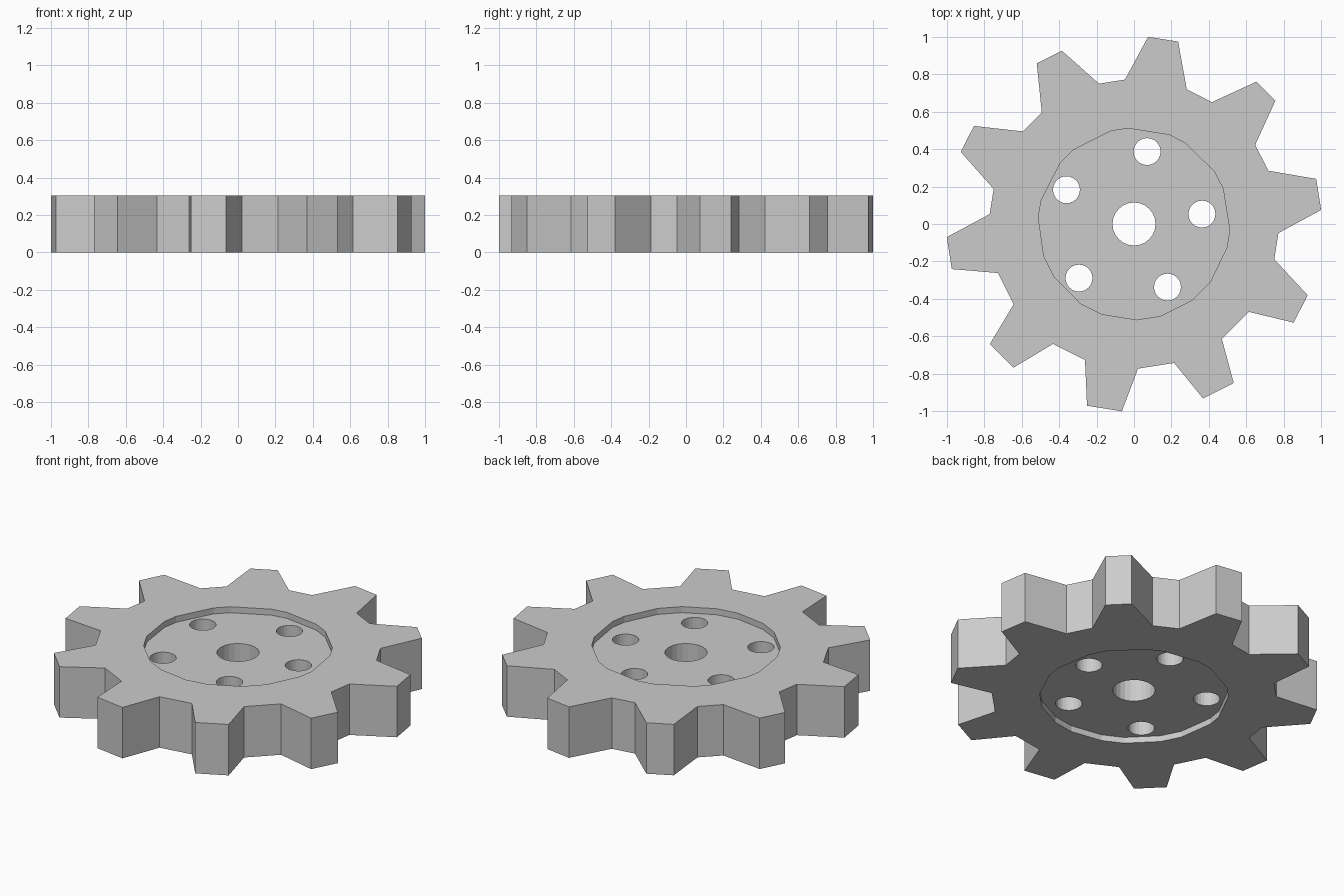
import bpy, bmesh
from math import sin, cos, radians, tau

if "Cube" in bpy.data.objects:
    bpy.data.objects.remove(bpy.data.objects["Cube"])

H = 0.305           # thickness
DEPTH = 0.036       # recess depth on each face
R_TIP, R_ROOT, R_RECESS = 1.003, 0.773, 0.512

# Slightly irregular teeth: angular offsets (root, tip, tip, root) from each tooth centre
TEETH = {
    9: (-12.6, -4.7, 4.9, 12.6), 45: (-11.9, -3.9, 4.3, 12.4),
    81: (-12.4, -4.6, 4.7, 12.6), 117: (-13, -4.4, 4.2, 12.6),
    153: (-12.8, -4.5, 4.4, 13), 189: (-12.9, -5, 4.9, 10.8),
    225: (-11.3, -5.2, 5, 11), 261: (-10.8, -5.5, 5.3, 10.6),
    297: (-10.9, -5.4, 5.1, 10.4), 333: (-10.4, -4.7, 4.7, 12.9),
}


def polar(r, deg):
    return r * cos(radians(deg)), r * sin(radians(deg))


def circle(x, y, r, n=24):
    return [(x + r * cos(tau * i / n), y + r * sin(tau * i / n)) for i in range(n)]


def prism(name, outline, z0, z1):
    bm = bmesh.new()
    face = bm.faces.new([bm.verts.new((x, y, z0)) for x, y in outline])
    new = bmesh.ops.extrude_face_region(bm, geom=[face])["geom"]
    bmesh.ops.translate(bm, vec=(0, 0, z1 - z0),
                        verts=[v for v in new if isinstance(v, bmesh.types.BMVert)])
    bmesh.ops.recalc_face_normals(bm, faces=bm.faces)
    mesh = bpy.data.meshes.new(name)
    bm.to_mesh(mesh)
    bm.free()
    ob = bpy.data.objects.new(name, mesh)
    bpy.context.collection.objects.link(ob)
    return ob


def cut(target, outline, z0, z1):
    cutter = prism("cutter", outline, z0, z1)
    cutter.hide_render = True
    mod = target.modifiers.new("cut", "BOOLEAN")
    mod.operation, mod.solver, mod.object = "DIFFERENCE", "EXACT", cutter
    bpy.context.view_layer.objects.active = target
    bpy.ops.object.modifier_apply(modifier=mod.name)
    bpy.data.objects.remove(cutter)


# Toothed wheel body
outline, recess = [], []
for centre, offsets in TEETH.items():
    for off, r in zip(offsets, (R_ROOT, R_TIP, R_TIP, R_ROOT)):
        outline.append(polar(r, centre + off))
        if r == R_ROOT:
            recess.append(polar(R_RECESS, centre + off))
gear = prism("gear_wheel", outline, 0, H)

# Shallow round recess on both faces, following the tooth roots
cut(gear, recess, H - DEPTH, H + 0.2)
cut(gear, recess, -0.2, DEPTH)

# Axle hole and five lightening holes
cut(gear, circle(0, 0, 0.115), -0.3, H + 0.3)
for x, y in ((0.07, 0.387), (0.363, 0.053), (0.179, -0.337),
             (-0.294, -0.289), (-0.361, 0.183)):
    cut(gear, circle(x, y, 0.072), -0.3, H + 0.3)
